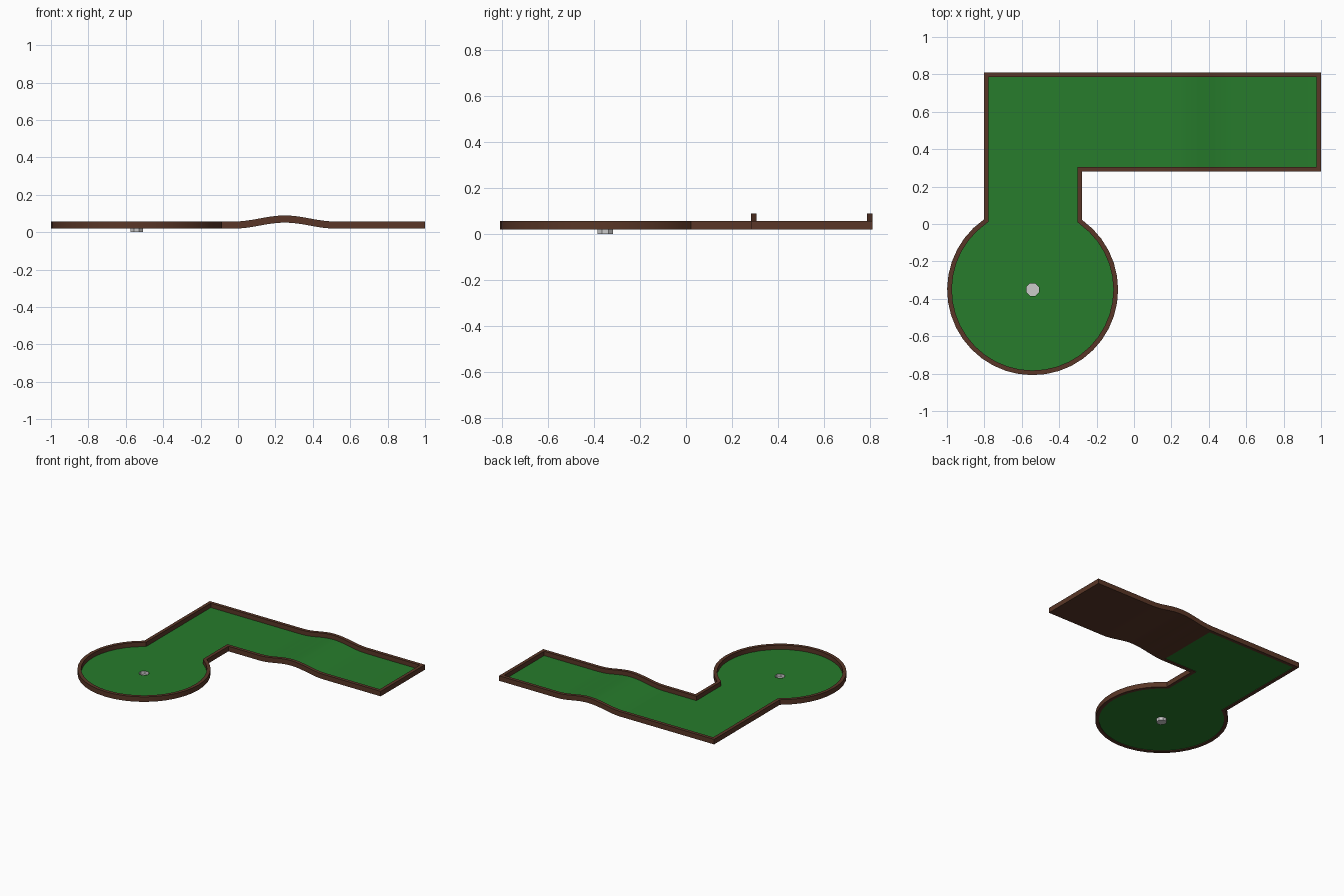
import bpy, bmesh, math
from mathutils import Vector

if "Cube" in bpy.data.objects:
    bpy.data.objects.remove(bpy.data.objects["Cube"])

CX, CY, R = -0.542, -0.351, 0.457          # putting green circle (outer)
T = 0.025                                  # wall thickness
X0, X1, X2 = -0.803, -0.277, 1.0           # corridor left, inner corner, far end
Y1, Y2 = 0.281, 0.81                       # lane front and back
Z_LOW, Z_FLOOR, Z_TOP = 0.019, 0.024, 0.057
BUMP0, BUMP1, BUMP_H = -0.02, 0.52, 0.032


def rise(x, y):
    """Height of the bump in the lane."""
    if y < Y1 - 0.01 or not BUMP0 < x < BUMP1:
        return 0.0
    return BUMP_H * (0.5 - 0.5 * math.cos(2 * math.pi * (x - BUMP0) / (BUMP1 - BUMP0)))


def material(name, color):
    m = bpy.data.materials.new(name)
    m.diffuse_color = (*color, 1)
    m.use_nodes = True
    m.node_tree.nodes["Principled BSDF"].inputs["Base Color"].default_value = m.diffuse_color
    return m


def finish(name, bm, mat=None, up=False):
    bm.normal_update()
    if up:
        for f in bm.faces:
            if f.normal.z < 0:
                f.normal_flip()
    me = bpy.data.meshes.new(name)
    bm.to_mesh(me)
    bm.free()
    ob = bpy.data.objects.new(name, me)
    bpy.context.collection.objects.link(ob)
    if mat:
        me.materials.append(mat)
    return ob


def smooth(ob):
    bpy.ops.object.select_all(action='DESELECT')
    ob.select_set(True)
    bpy.context.view_layer.objects.active = ob
    bpy.ops.object.shade_smooth_by_angle(angle=math.radians(30))


wood = material("wood", (0.1, 0.037, 0.02))
turf = material("turf", (0.02, 0.2, 0.025))
xs = [BUMP0 + (BUMP1 - BUMP0) * i / 16 for i in range(17)]

# Outer outline, counter-clockwise: circle arc, then the L-shaped lane
a0 = math.pi - math.acos((CX - X0) / R)
a1 = math.acos((X1 - CX) / R) + 2 * math.pi
N = 32
outline = [Vector((CX + R * math.cos(a), CY + R * math.sin(a)))
           for a in (a0 + (a1 - a0) * i / N for i in range(N + 1))]
outline += [Vector((X1, Y1))] + [Vector((x, Y1)) for x in xs] + [Vector((X2, Y1)), Vector((X2, Y2))]
outline += [Vector((x, Y2)) for x in reversed(xs)] + [Vector((X0, Y2))]


def inset(pts, d):
    """Mitred inward offset of a closed outline."""
    res = []
    for i, p in enumerate(pts):
        e1 = (p - pts[i - 1]).normalized()
        e2 = (pts[(i + 1) % len(pts)] - p).normalized()
        n1, n2 = Vector((-e1.y, e1.x)), Vector((-e2.y, e2.x))
        res.append(p + (n1 + n2) * d / (1 + n1.dot(n2)))
    return res


# Border wall: rectangular section swept round the outline
inner = inset(outline, T)
bm = bmesh.new()
rings = []
for p, q in zip(outline, inner):
    h = rise(p.x, p.y)
    rings.append([bm.verts.new((v.x, v.y, z + h)) for v, z in
                  ((p, Z_LOW), (p, Z_TOP), (q, Z_TOP), (q, Z_LOW))])
for i, a in enumerate(rings):
    b = rings[(i + 1) % len(rings)]
    for k in range(4):
        j = (k + 1) % 4
        bm.faces.new((a[k], b[k], b[j], a[j]))
bmesh.ops.recalc_face_normals(bm, faces=bm.faces)
smooth(finish("border_wall", bm, wood))

# Flat turf: circle and corner with a hole for the cup
mid = inset(outline, T * 0.8)
SIDES, CUP_R = 8, 0.036
hole = [Vector((CX + CUP_R * math.cos(a), CY + CUP_R * math.sin(a)))
        for a in (2 * math.pi * (i + 0.5) / SIDES for i in range(SIDES))]
flat = mid[:N + 2] + [Vector((BUMP0, Y1 + T * 0.8)), Vector((BUMP0, Y2 - T * 0.8)), mid[-1]]
bm = bmesh.new()
for loop in (flat, hole):
    vs = [bm.verts.new((p.x, p.y, Z_FLOOR)) for p in loop]
    for i, v in enumerate(vs):
        bm.edges.new((vs[i - 1], v))
bmesh.ops.triangle_fill(bm, use_beauty=True, edges=bm.edges[:])
finish("green_turf", bm, turf, up=True)


# Bumped lane: turf strip with a wooden underside
def strip(name, z, mat, up):
    bm = bmesh.new()
    rows = [[bm.verts.new((x, y, z + rise(x, y))) for y in (Y1 + T * 0.8, Y2 - T * 0.8)]
            for x in xs + [X2 - T * 0.8]]
    for a, b in zip(rows, rows[1:]):
        bm.faces.new((a[0], b[0], b[1], a[1]) if up else (a[0], a[1], b[1], b[0]))
    smooth(finish(name, bm, mat))


strip("lane_turf", Z_FLOOR, turf, True)
strip("lane_base", Z_LOW, wood, False)

# Cup: open-topped tub below the hole
bm = bmesh.new()
top = [bm.verts.new((p.x, p.y, Z_FLOOR)) for p in hole]
low = [bm.verts.new((p.x, p.y, 0)) for p in hole]
for i in range(SIDES):
    bm.faces.new((low[i - 1], low[i], top[i], top[i - 1]))
bm.faces.new(list(reversed(low)))
finish("cup", bm)
